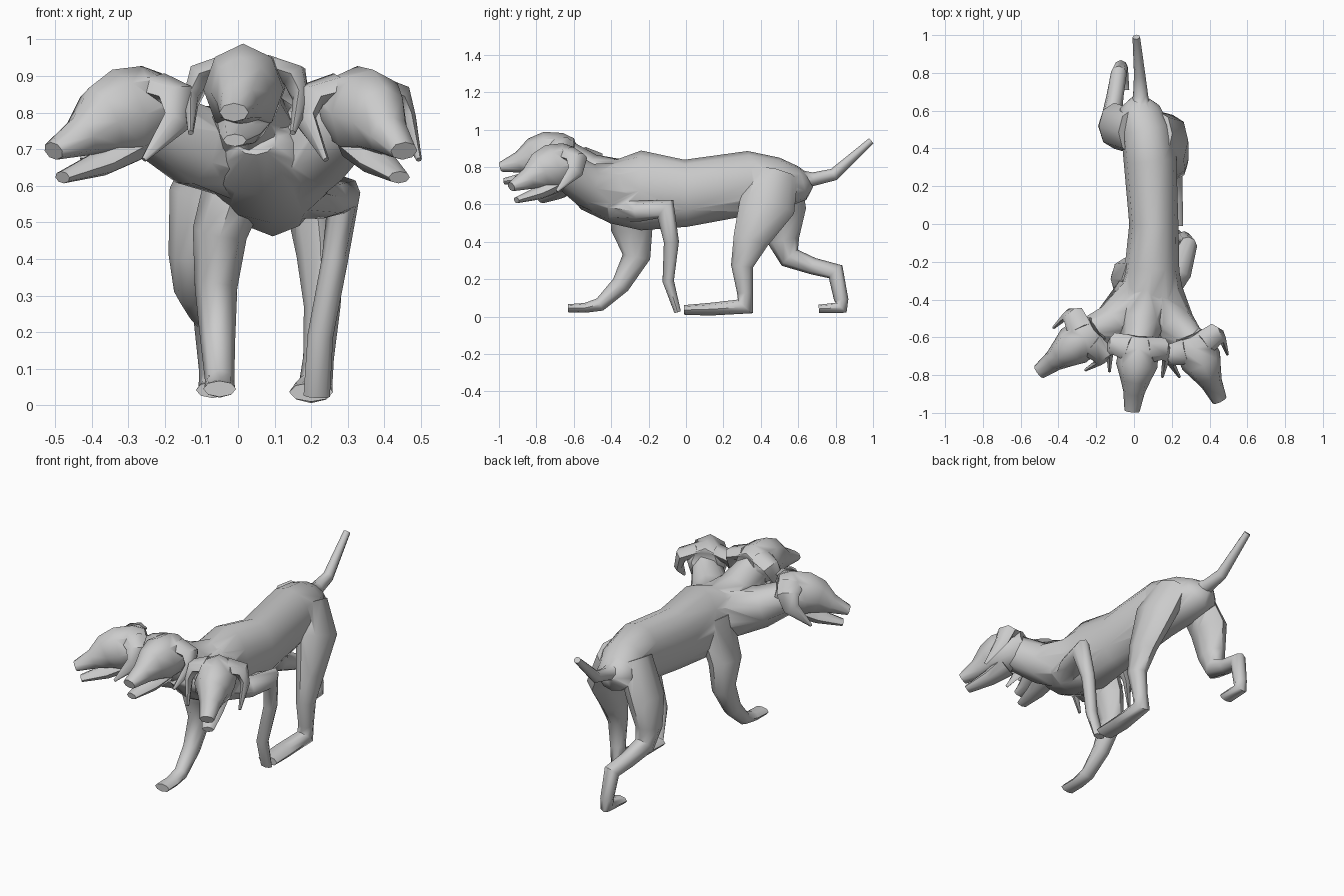
import bpy, bmesh
from math import sin, cos, pi, radians
from mathutils import Vector, Matrix


def tube(name, pts, side=(1, 0, 0), sides=8, mat=None):
    """Loft elliptical rings along a path of (x, y, z, side radius, other radius)."""
    bm = bmesh.new()
    c = [Vector(p[:3]) for p in pts]
    rings = []
    for i, p in enumerate(pts):
        a, b = c[max(i - 1, 0)], c[min(i + 1, len(c) - 1)]
        d = (b - c[i]).normalized()
        t = (c[i] - a).normalized() + d
        t.normalize()
        # widen the ring at bends so limbs keep their thickness
        miter = min(1.3, 1 / max(t.dot(d), .5)) if 0 < i < len(c) - 1 else 1
        u = Vector(side)
        u = (u - t * u.dot(t)).normalized()
        w = t.cross(u)
        rings.append([bm.verts.new(c[i] + u * p[3] * cos(2 * pi * k / sides)
                                   + w * p[4] * miter * sin(2 * pi * k / sides)) for k in range(sides)])
    for r, s in zip(rings, rings[1:]):
        for k in range(sides):
            n = (k + 1) % sides
            bm.faces.new((r[k], r[n], s[n], s[k]))
    bm.faces.new(rings[0][::-1])
    bm.faces.new(rings[-1])
    if mat:
        bm.transform(mat)
    bmesh.ops.recalc_face_normals(bm, faces=bm.faces)
    me = bpy.data.meshes.new(name)
    bm.to_mesh(me)
    bm.free()
    ob = bpy.data.objects.new(name, me)
    bpy.context.collection.objects.link(ob)
    return ob


def fuse(name, base, parts):
    """Union the parts into the base so there is one continuous skin."""
    for p in parts:
        mod = base.modifiers.new("fuse", 'BOOLEAN')
        mod.operation, mod.solver, mod.object = 'UNION', 'EXACT', p
    dg = bpy.context.evaluated_depsgraph_get()
    mesh = bpy.data.meshes.new_from_object(base.evaluated_get(dg))
    base.modifiers.clear()
    base.data = mesh
    base.name = name
    for p in parts:
        bpy.data.objects.remove(p)


# torso
torso = tube("torso", [(.035, .66, .735, .05, .045), (.03, .62, .715, .105, .09),
                       (.06, .5, .71, .13, .14), (.085, .34, .715, .14, .17),
                       (.105, 0, .66, .13, .178), (.095, -.24, .675, .145, .213),
                       (.09, -.40, .665, .18, .165), (.07, -.53, .68, .16, .11),
                       (.05, -.64, .73, .06, .05)], sides=12)

# tail
limbs = [tube("tail", [(.035, .58, .74, .06, .05), (.035, .68, .735, .04, .036),
                       (.03, .79, .76, .03, .032), (.012, .99, .94, .02, .018)])]

# legs, each in its own walking pose
limbs += [
    tube("front_leg_right", [(.14, -.38, .58, .08, .07), (.23, -.24, .565, .08, .055),
                             (.29, -.11, .575, .045, .05), (.265, -.078, .40, .036, .04),
                             (.225, -.095, .19, .035, .03), (.215, -.045, .025, .036, .018)]),
    tube("front_leg_left", [(.03, -.29, .70, .10, .12), (-.05, -.29, .47, .075, .11),
                            (-.06, -.265, .32, .058, .07), (-.055, -.35, .17, .047, .05),
                            (-.05, -.46, .065, .04, .035), (-.05, -.54, .047, .042, .026),
                            (-.05, -.63, .045, .045, .022)]),
    tube("hind_leg_right", [(.13, .47, .76, .08, .13), (.205, .435, .60, .085, .148),
                            (.225, .345, .41, .065, .095), (.23, .30, .27, .05, .058),
                            (.22, .315, .13, .042, .042), (.212, .318, .055, .046, .042),
                            (.20, .13, .04, .058, .034), (.20, -.01, .036, .06, .026)]),
    tube("hind_leg_left", [(-.01, .49, .76, .08, .12), (-.105, .52, .57, .085, .12),
                           (-.125, .52, .41, .065, .085), (-.12, .555, .315, .055, .055),
                           (-.10, .68, .27, .045, .045), (-.08, .80, .24, .042, .042),
                           (-.07, .83, .09, .036, .038), (-.07, .83, .048, .038, .03),
                           (-.07, .71, .042, .045, .022)])]

# necks
necks = {
    "centre": [(.08, -.34, .70, .14, .14), (.04, -.53, .755, .115, .12), (.02, -.66, .84, .085, .11)],
    "right": [(.11, -.36, .67, .15, .16), (.22, -.54, .71, .11, .115), (.315, -.645, .785, .08, .10)],
    "left": [(.06, -.36, .68, .15, .15), (-.12, -.53, .71, .11, .115), (-.26, -.60, .785, .085, .10)],
}
limbs += [tube("neck_" + key, pts) for key, pts in necks.items()]
fuse("body", torso, limbs)

# three heads: position, outward turn, downward tilt
heads = {"centre": ((.02, -.70, .86), -6, -3),
         "right": ((.335, -.68, .80), 25, 6),
         "left": ((-.28, -.615, .80), -53, 6)}
for key, (loc, yaw, tilt) in heads.items():
    m = (Matrix.Translation(loc) @ Matrix.Rotation(radians(yaw), 4, 'Z')
         @ Matrix.Rotation(radians(tilt), 4, 'X'))
    # skull and upper muzzle
    skull = tube("skull", [(0, .11, .02, .07, .08), (0, .05, .01, .105, .115),
                           (0, -.05, .0, .11, .126), (0, -.12, -.012, .082, .10),
                           (0, -.19, -.045, .057, .058), (0, -.29, -.075, .04, .026)], mat=m)
    # lower jaw
    parts = [tube("jaw", [(0, -.02, -.085, .075, .05), (0, -.13, -.125, .056, .036),
                          (0, -.267, -.15, .032, .017)], mat=m)]
    # hanging ears
    for s in (1, -1):
        parts.append(tube("ear", [(s * .05, .035, .07, .07, .035), (s * .13, .05, .042, .06, .034),
                                  (s * .152, .025, -.025, .044, .022), (s * .14, -.09, -.12, .008, .008)],
                          side=(0, 1, 0), sides=6, mat=m))
    fuse("head_" + key, skull, parts)

for ob in bpy.context.collection.objects:
    ob.select_set(True)
    bpy.context.view_layer.objects.active = ob
bpy.ops.object.shade_smooth_by_angle(angle=radians(55))
